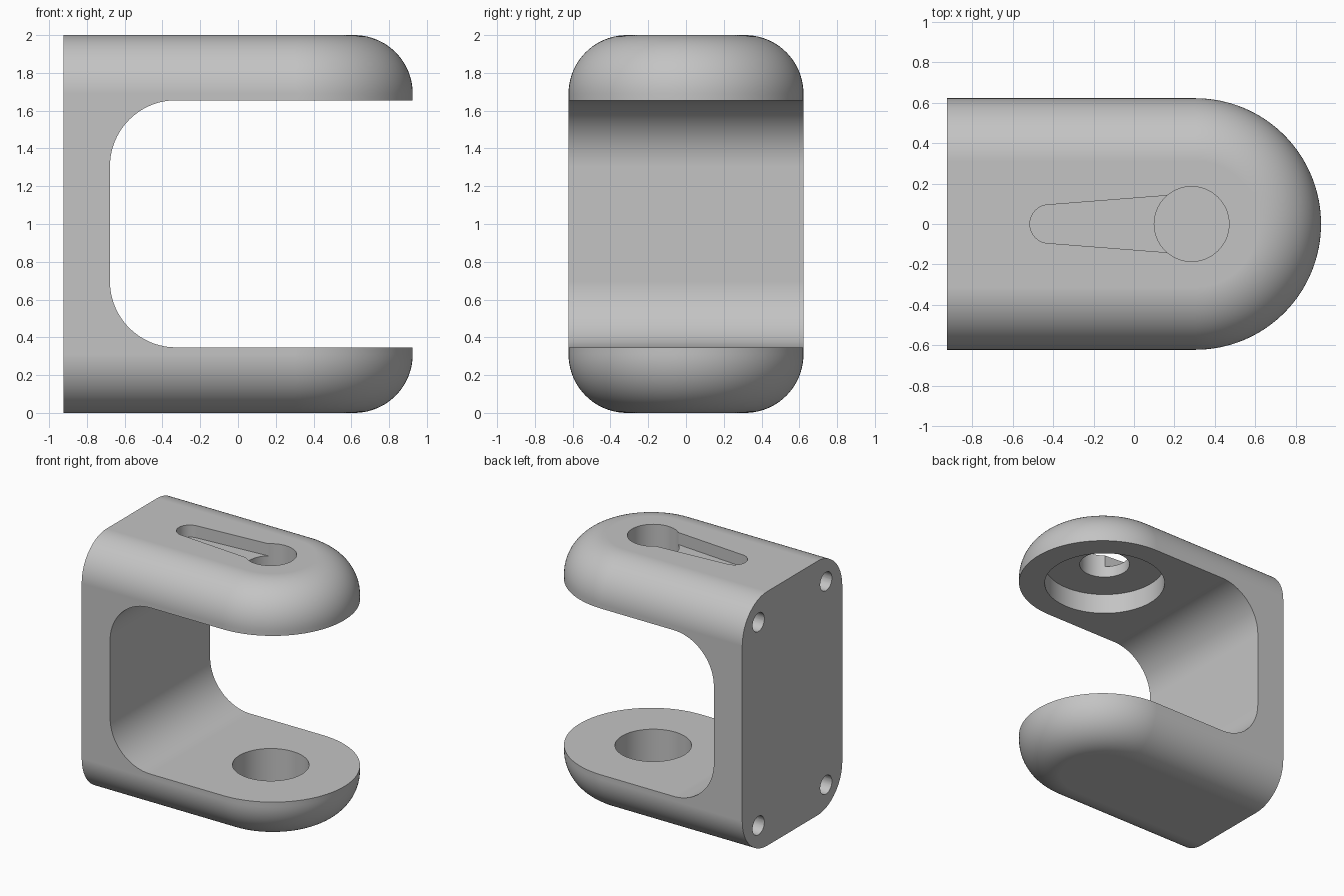
import bpy, bmesh, math
from mathutils import Vector, Matrix

if "Cube" in bpy.data.objects:
    bpy.data.objects.remove(bpy.data.objects["Cube"])

HALF_W, BACK, NOSE_X = 0.622, -0.925, 0.303   # body plan
FILLET, STEPS, ARC = 0.31, 20, 64
HOLE_X = 0.285                                # shared axis of the round holes


def arc(cx, cy, r, a0, a1, n):
    return [(cx + r * math.cos(math.radians(a0 + (a1 - a0) * i / n)),
             cy + r * math.sin(math.radians(a0 + (a1 - a0) * i / n)))
            for i in range(n + 1)]


def loft(name, rings):
    """Closed solid through rings of equal point count."""
    bm = bmesh.new()
    vs = [[bm.verts.new(p) for p in ring] for ring in rings]
    n = len(vs[0])
    for a, b in zip(vs, vs[1:]):
        for i in range(n):
            j = (i + 1) % n
            bm.faces.new((a[i], a[j], b[j], b[i]))
    bm.faces.new(list(reversed(vs[0])))
    bm.faces.new(vs[-1])
    bmesh.ops.recalc_face_normals(bm, faces=bm.faces)
    me = bpy.data.meshes.new(name)
    bm.to_mesh(me)
    bm.free()
    ob = bpy.data.objects.new(name, me)
    bpy.context.collection.objects.link(ob)
    return ob


def prism(name, pts, z0, z1):
    return loft(name, [[(x, y, z) for x, y in pts] for z in (z0, z1)])


def disc(r, cx=HOLE_X, n=72):
    return arc(cx, 0, r, 0, 360, n)[:-1]


# Body: round-nosed block, with filleted top and bottom and a sharp flat back
levels = []
for i in range(STEPS + 1):
    a = math.pi / 2 * i / STEPS
    levels.append((FILLET * (1 - math.sin(a)), FILLET * (1 - math.cos(a))))
levels += [(d, 2 - z) for d, z in reversed(levels)]
rings = []
for inset, z in levels:
    r = HALF_W - inset
    plan = [(BACK, -r)] + arc(NOSE_X, 0, r, -90, 90, ARC) + [(BACK, r)]
    rings.append([(x, y, z) for x, y in plan])
body = loft("clevis_bracket", rings)

cutters = []

# Open mouth between the two arms, with rounded inner corners
X0, Z0, Z1, R = -0.678, 0.347, 1.655, 0.35
mouth = ([(1.2, Z1)] + arc(X0 + R, Z1 - R, R, 90, 180, 24)
         + arc(X0 + R, Z0 + R, R, 180, 270, 24) + [(1.2, Z0)])
cutters.append(loft("mouth_cutter", [[(x, y, z) for x, z in mouth] for y in (-1, 1)]))

# Upper arm: round hole, recess underneath and shallow tapered slot
cutters.append(prism("recess_cutter", disc(0.445), 1.5, 1.815))
cutters.append(prism("round_hole_cutter", disc(0.185), 1.7, 2.1))
slot = arc(-0.42, 0, 0.095, 90, 270, 24) + [(HOLE_X, -0.15), (HOLE_X, 0.15)]
cutters.append(prism("slot_cutter", slot, 1.905, 2.1))

# Lower arm: blind socket
cutters.append(prism("socket_cutter", disc(0.273), 0.06, 0.5))

# Four mounting holes in the back
for y in (-0.42, 0.42):
    for z in (0.2, 1.8):
        pts = disc(0.073, 0, 32)
        cutters.append(loft("mount_hole_cutter",
                            [[(x, y + u, z + v) for u, v in pts] for x in (-1.1, -0.62)]))

for c in cutters:
    m = body.modifiers.new("cut", 'BOOLEAN')
    m.operation, m.solver, m.object = 'DIFFERENCE', 'EXACT', c

# Bake the cuts, then remove the cutters
bpy.context.view_layer.update()
dg = bpy.context.evaluated_depsgraph_get()
result = bpy.data.meshes.new_from_object(body.evaluated_get(dg))
body.modifiers.clear()
body.data = result
for c in cutters:
    bpy.data.objects.remove(c)

# Single plain grey
mat = bpy.data.materials.new("light_grey")
mat.diffuse_color = (0.55, 0.55, 0.55, 1)
mat.use_nodes = True
mat.node_tree.nodes["Principled BSDF"].inputs["Base Color"].default_value = mat.diffuse_color
body.data.materials.clear()
body.data.materials.append(mat)

bpy.context.view_layer.objects.active = body
body.select_set(True)
bpy.ops.object.shade_smooth_by_angle(angle=math.radians(30))
wn = body.modifiers.new("even_normals", 'WEIGHTED_NORMAL')
wn.keep_sharp = True
